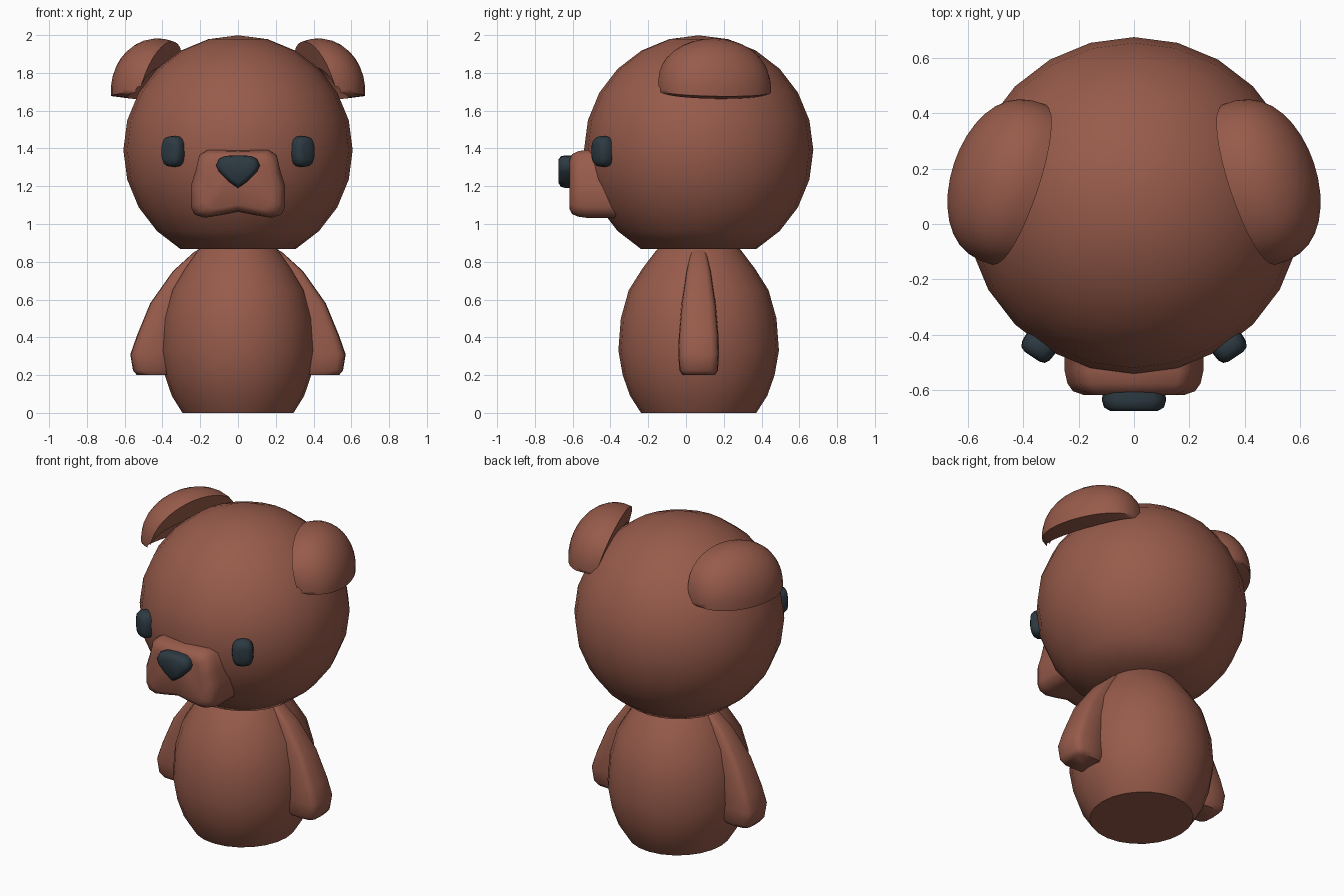
import bpy, bmesh
from math import sin, cos, pi, radians, copysign
from mathutils import Vector, Matrix

if "Cube" in bpy.data.objects:
    bpy.data.objects.remove(bpy.data.objects["Cube"], do_unlink=True)


def material(name, rgb):
    m = bpy.data.materials.new(name)
    m.use_nodes = True
    m.diffuse_color = (*rgb, 1)
    m.node_tree.nodes["Principled BSDF"].inputs["Base Color"].default_value = (*rgb, 1)
    return m


brown = material("brown_fur", (0.31, 0.105, 0.07))
dark = material("dark_slate", (0.026, 0.042, 0.054))
MID_Y = 0.067


def finish(name, bm, mat, angle=45):
    bmesh.ops.recalc_face_normals(bm, faces=bm.faces)
    mesh = bpy.data.meshes.new(name)
    bm.to_mesh(mesh)
    bm.free()
    mesh.materials.append(mat)
    ob = bpy.data.objects.new(name, mesh)
    bpy.context.collection.objects.link(ob)
    bpy.ops.object.select_all(action='DESELECT')
    ob.select_set(True)
    bpy.context.view_layer.objects.active = ob
    bpy.ops.object.shade_smooth_by_angle(angle=radians(angle))
    return ob


def loft(name, rings, mat, angle=45):
    """Skin a list of equal-length point loops and cap both ends."""
    bm = bmesh.new()
    loops = [[bm.verts.new(p) for p in ring] for ring in rings]
    n = len(loops[0])
    for a, b in zip(loops, loops[1:]):
        for i in range(n):
            j = (i + 1) % n
            bm.faces.new((a[i], a[j], b[j], b[i]))
    bm.faces.new(loops[0])
    bm.faces.new(loops[-1])
    return finish(name, bm, mat, angle)


def spow(v, e):
    return copysign(abs(v) ** e, v)


def oval(a, b, n, e=1.0):
    """Rounded outline; e below 1 makes it boxier."""
    return [(a * spow(cos(2 * pi * i / n), e), b * spow(sin(2 * pi * i / n), e))
            for i in range(n)]


def face_pad(name, half, mid_z, steps, mat):
    """Mirror a half outline in x and loft it along y with scaled steps."""
    full = half + [(-x, z) for x, z in half[-2:0:-1]]
    rings = [[(x * s, y, mid_z + (z - mid_z) * s) for x, z in full] for y, s in steps]
    return loft(name, rings, mat, 50)


# Head: sphere with its lowest rings cut off flat
bm = bmesh.new()
bmesh.ops.create_uvsphere(bm, u_segments=24, v_segments=12, radius=0.607)
bmesh.ops.translate(bm, verts=bm.verts, vec=(0, MID_Y, 1.392))
cut = bmesh.ops.bisect_plane(bm, geom=bm.verts[:] + bm.edges[:] + bm.faces[:],
                             plane_co=(0, 0, 0.867), plane_no=(0, 0, 1), clear_inner=True)
bmesh.ops.holes_fill(bm, edges=[e for e in bm.edges if e.is_boundary])
finish("head", bm, brown)

# Body: egg standing on a flat base
profile = [(0, .305), (.09, .363), (.2, .402), (.33, .425), (.5, .412),
           (.65, .37), (.765, .297), (.86, .225), (.9, .18)]
loft("body", [[(x, MID_Y + y, z) for x, y in oval(r * .965, r, 24)]
              for z, r in profile], brown)

# Muzzle and nose
face_pad("muzzle", [(0, 1.39), (.16, 1.392), (.205, 1.365), (.225, 1.28), (.25, 1.2),
                    (.25, 1.09), (.23, 1.05), (.18, 1.033), (.1, 1.045), (0, 1.065)],
         1.2, [(-.3, 1), (-.53, 1), (-.575, .96), (-.603, .88), (-.617, .72)], brown)
face_pad("nose", [(0, 1.364), (.07, 1.36), (.1, 1.345), (.116, 1.31),
                  (.1, 1.275), (.05, 1.225), (0, 1.19)],
         1.285, [(-.59, .95), (-.635, 1), (-.662, .93), (-.675, .72)], dark)

arm_sections = [(.2, .36, .535, .085), (.225, .35, .556, .102), (.31, .34, .57, .108),
                (.41, .33, .535, .105), (.58, .27, .465, .09), (.75, .18, .345, .065),
                (.85, .1, .235, .042), (.88, .06, .18, .03)]

for side, sign in (("left", 1), ("right", -1)):
    # Eye: rounded pad lying on the head surface
    turn = Matrix.Translation((sign * .34, -.437, 1.384)) @ Matrix.Rotation(sign * radians(34), 4, 'Z')
    steps = [(.045, .7), (.03, .95), (0, 1), (-.025, .96), (-.043, .8), (-.05, .5)]
    loft(side + "_eye", [[turn @ Vector((x * s, y, z * s)) for x, z in oval(.063, .083, 16, .7)]
                         for y, s in steps], dark, 60)

    # Arm: tapering flap hugging the body
    rings = []
    for z, inner, outer, depth in arm_sections:
        mid, half = (inner + outer) / 2, (outer - inner) / 2
        rings.append([(sign * (mid + x), MID_Y + y, z) for x, y in oval(half, depth, 16, .5)])
    loft(side + "_arm", rings, brown, 50)

    # Ear: floppy curved shell, open below and towards the head
    centre = Vector((.425, .145, 1.705))
    along = Vector((-.316, .95, 0))
    outward = Vector((.95, .316, 0))
    arc = [radians(-6 + 116 * i / 10) for i in range(11)]
    loop = [(.237 * cos(t), .278 * sin(t)) for t in arc]
    loop += [(.13 * cos(t), .165 * sin(t) - .025) for t in reversed(arc)]
    rings = []
    for i in range(17):
        s = radians(6 + 168 * i / 16)
        size = sin(s) ** .8
        ring = []
        for w, h in loop:
            p = centre + along * (.305 * cos(s)) + outward * (w * size)
            p.z += h * size
            ring.append((sign * p.x, p.y, p.z))
        rings.append(ring)
    loft(side + "_ear", rings, brown, 50)
